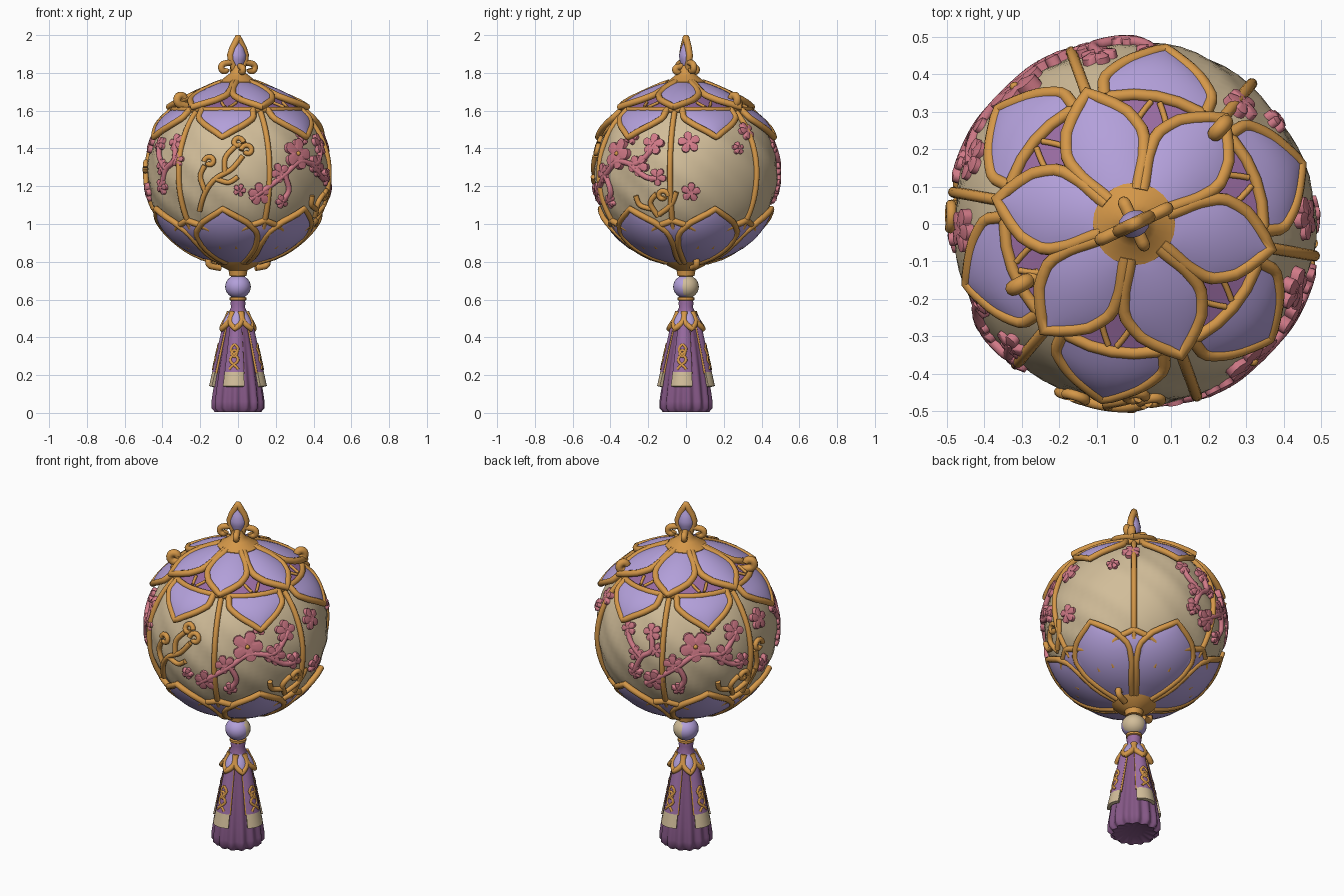
import bpy, bmesh, math
from math import sin, cos, pi, radians, sqrt
from mathutils import Vector, Matrix

cube = bpy.data.objects.get("Cube")
if cube:
    bpy.data.objects.remove(cube)
made = []


def material(name, *rgb):
    m = bpy.data.materials.new(name)
    m.use_nodes = True
    m.diffuse_color = (*rgb, 1)
    m.node_tree.nodes["Principled BSDF"].inputs["Base Color"].default_value = (*rgb, 1)
    return m


CREAM = material("cream silk", .64, .51, .32)
GOLD = material("gold", .66, .31, .065)
LAVENDER = material("lavender", .45, .35, .70)
VIOLET = material("violet", .32, .15, .36)
PLUM = material("plum", .23, .095, .235)
PINK = material("blossom pink", .64, .195, .245)


def finish(name, bm, *mats):
    bmesh.ops.recalc_face_normals(bm, faces=bm.faces)
    me = bpy.data.meshes.new(name)
    bm.to_mesh(me)
    bm.free()
    for m in mats:
        me.materials.append(m)
    ob = bpy.data.objects.new(name, me)
    bpy.context.collection.objects.link(ob)
    made.append(ob)
    return ob


def polar(a, r, z):
    return Vector((r * cos(radians(a)), r * sin(radians(a)), z))


def add_grid(bm, rows, closed=False):
    vs = [[bm.verts.new(p) for p in row] for row in rows]
    n = len(rows[0])
    for a, b in zip(vs, vs[1:]):
        for i in range(n if closed else n - 1):
            j = (i + 1) % n
            bm.faces.new((a[i], a[j], b[j], b[i]))
    return vs


def lathe(name, profile, mat, n=32, wave=lambda a, r, z: r):
    bm = bmesh.new()
    vs = add_grid(bm, [[polar(360 * i / n, wave(360 * i / n, r, z), z) for i in range(n)]
                       for r, z in profile], True)
    bm.faces.new(vs[0])
    bm.faces.new(vs[-1])
    return finish(name, bm, mat)


def tubes(name, paths, radius, mat, cyclic=False):
    cu = bpy.data.curves.new(name, 'CURVE')
    cu.dimensions = '3D'
    cu.bevel_depth = radius
    cu.bevel_resolution = 3
    cu.use_fill_caps = True
    for path in paths:
        sp = cu.splines.new('POLY')
        sp.points.add(len(path) - 1)
        for q, p in zip(sp.points, path):
            q.co = (*p, 1)
        sp.use_cyclic_u = cyclic
    cu.materials.append(mat)
    ob = bpy.data.objects.new(name, cu)
    bpy.context.collection.objects.link(ob)
    made.append(ob)


def lerp(table, v):
    for (a, x), (b, y) in zip(table, table[1:]):
        if v <= b:
            return x + (y - x) * (v - a) / (b - a)
    return table[-1][1]


OGEE = [(0, .9), (.3, 1), (.55, .92), (.75, .58), (.9, .2), (1, .01)]
SPEAR = [(0, 1), (.3, .95), (.55, .62), (.8, .24), (1, .01)]


def petals(name, angles, path, half, bulge=.01, rim=.017, shape=OGEE):
    """Ring of pointed petals following path(v) -> (r, z), with raised rims."""
    bm, rims = bmesh.new(), []
    for a in angles:
        rows = []
        for k in range(13):
            v = k / 12
            (r, z), (r0, z0), (r1, z1) = path(v), path(v - .01), path(v + .01)
            t = Vector((r1 - r0, z1 - z0)).normalized()
            w = half * lerp(shape, v)
            row = []
            for i in range(9):
                u = i / 4 - 1
                h = math.copysign(bulge * (1 - u * u) * sin(pi * v), t.y)
                row.append(polar(a + u * w, r + t.y * h, z - t.x * h))
            rows.append(row)
        add_grid(bm, rows)
        rims.append([row[0] for row in rows] + [row[-1] for row in rows[-2::-1]])
    ob = finish(name, bm, LAVENDER)
    sol = ob.modifiers.new("thickness", 'SOLIDIFY')
    sol.thickness, sol.offset = .008, 0
    tubes(name + "_rims", rims, rim, GOLD)


def body_r(z):
    h = (z - 1.27) / (.458 if z > 1.27 else .48)
    return .486 * sqrt(max(0, 1 - h * h))


def on_body(a, z, off=0.0):
    return polar(a, body_r(z) + off, z)


def smooth(points, off=.005):
    """Rounded path through (angle, height) points on the silk."""
    out = []
    ext = [points[0]] + points + [points[-1]]
    for p0, p1, p2, p3 in zip(ext, ext[1:], ext[2:], ext[3:]):
        for k in range(5):
            t = k / 5
            q = [.5 * (2 * b + (c - a) * t + (2 * a - 5 * b + 4 * c - d) * t * t
                       + (3 * b - a - 3 * c + d) * t ** 3) for a, b, c, d in zip(p0, p1, p2, p3)]
            out.append(on_body(*q, off))
    return out + [on_body(*points[-1], off)]


def curl(a, z, size, turn=1):
    """Flat spiral lying on the silk."""
    return [on_body(a + turn * 125 * size * (1 - k / 22) * cos(k * .45),
                    z + size * (1 - k / 22) * sin(k * .45), .006) for k in range(14)]


def scroll(a, r, z, size, up=1):
    """Upright hook in the radial plane."""
    path = [polar(a, r - 1.8 * size, z - .3 * size * up)]
    for k in range(12):
        t, s = -pi / 2 + k * .4, size * (1 - .04 * k)
        path.append(polar(a, r + s * cos(t), z + up * (size + s * sin(t))))
    return path


RIBS = range(-10, 350, 60)
PANELS = range(20, 380, 60)

# Silk globe, softly creased
lathe("silk_globe", [(body_r(.802 + .8 * k / 32), .802 + .8 * k / 32) for k in range(33)], CREAM, 72,
      lambda a, r, z: r + .008 * sin(radians(a * 9) + 14 * z) * sin(z * 19 + radians(a * 4)) - .004)
tubes("globe_ribs", [[on_body(a, .98 + .62 * k / 18, .003) for k in range(19)] for a in RIBS], .015, GOLD)

# Lower cup of petals
petals("cup_inner_petals", RIBS, lambda v: (body_r(.88 + .14 * v) + .004, .88 + .14 * v), 24)
petals("cup_outer_petals", PANELS, lambda v: (body_r(.80 + .28 * v) + .012, .80 + .28 * v), 28)

# Canopy
lathe("canopy_dome", [(.05, 1.735), (.17, 1.685), (.28, 1.635), (.345, 1.605), (.3, 1.59)], VIOLET, 36)
tubes("canopy_ring", [[polar(10 * k, .345, 1.605) for k in range(36)]], .016, GOLD, True)
tubes("canopy_sprigs", [[polar(a + s * (2 + 2 * k), .33 - .017 * k, 1.619 + .008 * k) for k in range(4)]
                        for a in PANELS for s in (-1, 1)], .008, GOLD)
petals("canopy_lower_petals", PANELS,
       lambda v: (body_r(1.605 - .145 * v) + .016 + .014 * v, 1.605 - .145 * v), 23, shape=SPEAR)
petals("canopy_upper_petals", RIBS,
       lambda v: (.09 + .28 * v, 1.748 - .128 * max(v, 0) ** 1.15), 28.5, .012, .018)
tubes("canopy_scrolls", [scroll(a, .34, 1.63, .03) for a in (48, 208)], .021, GOLD)

# Finial
lathe("finial_collar", [(.11, 1.735), (.11, 1.752), (.085, 1.765), (.06, 1.785), (.04, 1.80),
                        (.032, 1.84)], GOLD, 24)
LEAF = [(.018, 1.81), (.028, 1.84), (.042, 1.87), (.044, 1.895), (.032, 1.93), (.012, 1.965), (.002, 1.985)]
leaf = lathe("finial_leaf", LEAF, LAVENDER, 16)
for v in leaf.data.vertices:
    v.co.y *= .8
leaf.rotation_euler.z = radians(25)
tubes("finial_rim", [[polar(25, r, z) for r, z in LEAF] + [polar(205, r, z) for r, z in LEAF[::-1]]], .018, GOLD)
tubes("finial_scrolls", [scroll(a, .078, 1.85, .024, -1) for a in (25, 205)]
      + [scroll(a, .05, 1.83, .015, -1) for a in (115, 295)], .017, GOLD)

# Gold cap under the globe
lathe("base_cap", [(.125, .825), (.13, .81), (.10, .78), (.05, .755), (.045, .725), (.02, .72)], GOLD, 28)
tubes("base_scrolls", [scroll(a, .145, .775, .026) for a in (20, 200)]
      + [scroll(a, .31, .925, .02) for a in (50, 230)], .017, GOLD)

# Blossom sprays: two broad ones on opposite sides, two slim ones beside them
BROAD = [[(278, 1.13), (290, 1.2), (300, 1.26), (312, 1.33), (328, 1.32), (340, 1.42)],
         [(300, 1.26), (304, 1.18), (300, 1.12)], [(322, 1.32), (334, 1.25), (342, 1.24)]]
SLIM = [[(214, 1.2), (219, 1.29), (226, 1.34), (224, 1.44)], [(219, 1.29), (210, 1.36), (207, 1.42)]]
tubes("blossom_branches", [smooth([(a + s, z) for a, z in p]) for spray, turns in
                           ((BROAD, (0, 180)), (SLIM, (0, -123))) for p in spray for s in turns], .015, PINK)
BROAD_BLOOMS = [(311, 1.37, .085), (329, 1.31, .06), (297, 1.27, .055), (284, 1.16, .062), (338, 1.42, .06),
                (320, 1.46, .042), (342, 1.25, .048), (300, 1.12, .038), (2, 1.43, .06), (3, 1.17, .052),
                (271, 1.18, .035)]
SLIM_BLOOMS = [(225, 1.43, .05), (215, 1.3, .045), (229, 1.34, .04), (214, 1.2, .045), (207, 1.42, .045)]
blooms = [(a + s, z, r) for s in (0, 180) for a, z, r in BROAD_BLOOMS]
blooms += [(a + s, z, r) for s in (0, -123) for a, z, r in SLIM_BLOOMS]
blooms += [(48, 1.49, .05), (36, 1.4, .035)]
bm = bmesh.new()
for i, (a, z, size) in enumerate(blooms):
    c = on_body(a, z)
    out = Vector((c.x, c.y, c.z - 1.27)).normalized()
    side = Vector((0, 0, 1)).cross(out).normalized()
    up = out.cross(side)
    rings = []
    for f, h in ((1, -.02), (1, .011), (.5, .018), (.05, .012)):
        ring = []
        for k in range(30):
            t = 2 * pi * k / 30
            d = size * f * (.56 + .44 * abs(cos(2.5 * t)) ** .6)
            ring.append(c + out * h + side * d * cos(t + i) + up * d * sin(t + i))
        rings.append(ring)
    bm.faces.new(add_grid(bm, rings, True)[-1])
    if size > .07:
        heart = bmesh.ops.create_icosphere(bm, subdivisions=1, radius=size * .17,
                                           matrix=Matrix.Translation(c + out * .012))
        for v in heart["verts"]:
            for f in v.link_faces:
                f.material_index = 1
finish("blossoms", bm, PINK, GOLD)

# Gold vines on the silk
VINES = [[(243, 1.07), (249, 1.17), (256, 1.24), (266, 1.29), (273, 1.36)],
         [(249, 1.17), (246, 1.25), (249, 1.31)], [(262, 1.27), (262, 1.35), (268, 1.41)],
         [(256, 1.24), (264, 1.22), (270, 1.25)], [(172, 1.08), (176, 1.18), (174, 1.28)]]
SIDE_VINES = [[(340, 1.04), (336, 1.11), (341, 1.16)], [(336, 1.08), (328, 1.1), (326, 1.15)],
              [(341, 1.05), (350, 1.1), (354, 1.17)]]
CURLS = [(276, 1.39, .032, -1), (270, 1.43, .03, 1), (252, 1.33, .03, -1), (177, 1.3, .035, 1),
         (345, 1.15, .03, 1), (165, 1.15, .03, 1)]
tubes("silk_vines", [smooth(p) for p in VINES] + [curl(*c) for c in CURLS]
      + [smooth([(a - s, z) for a, z in p]) for p in SIDE_VINES for s in (0, 180)], .014, GOLD)

# Bead, pale on one side, and neck
bead = lathe("bead", [(.066 * sin(pi * k / 12) + .002, .668 - .062 * cos(pi * k / 12)) for k in range(13)],
             LAVENDER, 24)
bead.data.materials.append(CREAM)
for f in bead.data.polygons:
    f.material_index = int(f.center.x + f.center.y > .045)
lathe("bead_ring", [(.03, .618), (.044, .61), (.044, .598), (.03, .59)], GOLD, 20)
lathe("tassel_neck", [(.034, .61), (.04, .58), (.036, .56), (.05, .53), (.06, .47)], VIOLET, 20)
petals("tassel_calyx", PANELS, lambda v: (.045 + .045 * max(v, 0) ** 1.2, .535 - .09 * v), 29, .008, .015)

# Tassel skirt
SKIRT = [(.05, .52), (.066, .44), (.088, .34), (.108, .24), (.124, .14), (.134, .06), (.134, .025), (.115, .004),
         (.06, .02)]
lathe("tassel_skirt", SKIRT, PLUM, 96,
      lambda a, r, z: r * (1 + (.52 - z) * .13 * sin(radians(14 * a))))

# Hanging panels with cream hems and gold edging
bm = bmesh.new()
edges, stitches = [], []
for a in range(-10, 350, 90):
    def cloth(u, v, lift=0.0):
        r = .068 + .078 * v + lift - .012 * u * u
        return polar(a + u * 23, r, .49 - .35 * v)
    add_grid(bm, [[cloth(i / 3 - 1, k / 14) for i in range(7)] for k in range(15)])
    for s in (-1, 1):
        edges.append([cloth(s, k / 10) for k in range(9)])
        stitches.append([cloth(s * .45 * sin(k * .7), .36 + .035 * k, .006) for k in range(12)])
    stitches.append([cloth(.3 * cos(k * .7), .5 + .05 * sin(k * .7), .006) for k in range(10)])
for f in bm.faces:
    f.material_index = int(f.calc_center_median().z < .21)
ob = finish("tassel_panels", bm, VIOLET, CREAM)
sol = ob.modifiers.new("thickness", 'SOLIDIFY')
sol.thickness, sol.offset = .018, 0
tubes("panel_edges", edges, .007, GOLD)
tubes("panel_stitching", stitches, .008, GOLD)

# Turn the tubes into meshes and shade everything
bpy.ops.object.select_all(action='DESELECT')
for ob in made:
    ob.select_set(True)
bpy.context.view_layer.objects.active = made[0]
bpy.ops.object.convert(target='MESH')
bpy.ops.object.shade_smooth_by_angle(angle=radians(50))
